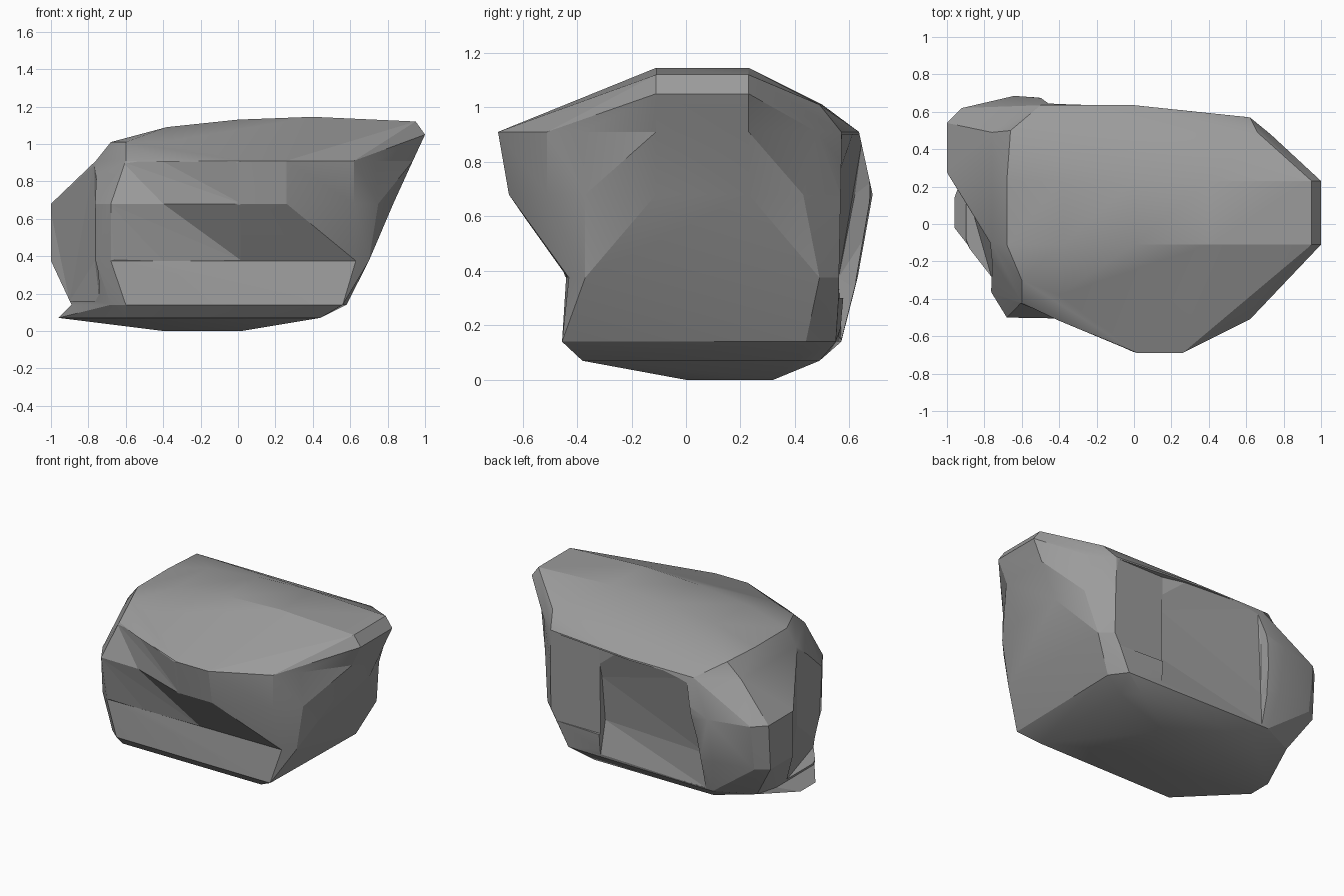
import bpy, bmesh, math

if "Cube" in bpy.data.objects:
    bpy.data.objects.remove(bpy.data.objects["Cube"])

def link(name, bm):
    mesh = bpy.data.meshes.new(name)
    bm.to_mesh(mesh)
    bm.free()
    ob = bpy.data.objects.new(name, mesh)
    bpy.context.collection.objects.link(ob)
    return ob

def add_hull(bm, points):
    vs = [bm.verts.new(p) for p in points]
    res = bmesh.ops.convex_hull(bm, input=vs, use_existing_faces=False)
    junk = {v for v in res["geom_interior"] + res["geom_unused"]
            if isinstance(v, bmesh.types.BMVert)}
    bmesh.ops.delete(bm, geom=list(junk), context='VERTS')

def at(z, outline):
    return [(x, y, z) for x, y in outline]

# Horizontal outlines of the rock, from base to shoulder
base = at(0, [(-.4, 0), (.02, 0), (.02, .32), (-.4, .32)])
foot = at(.07, [(-.6, -.38), (.44, -.38), (.44, .4), (.35, .49), (-.55, .49),
                (-.96, .14), (-.96, -.02)])
low = at(.14, [(-.6, -.45), (.56, -.455), (.58, .44), (.5, .55), (-.6, .57),
               (-.85, .45), (-.89, .3), (-.89, -.11), (-.68, -.38)])
waist = at(.375, [(-.68, -.44), (.63, -.43), (.7, -.37), (.7, .49), (.62, .565),
                  (-.64, .63), (-.92, .58), (-1, .52), (-1, .28), (-.76, -.37)])
belly = at(.68, [(-.68, -.5), (.02, -.65), (.26, -.65), (.62, -.51), (.75, -.37), (.83, -.11),
                 (.83, .23), (.76, .43), (.62, .57), (0, .64), (-.64, .685),
                 (-.92, .62), (-1, .54), (-1, .28), (-.76, -.37)])
shoulder = at(.91, [(-.6, -.42), (-.4, -.515), (.02, -.69), (.26, -.69), (.62, -.51),
                    (.735, -.38), (.935, -.11), (.935, .23), (.73, .48), (.62, .57),
                    (0, .635), (-.5, .635), (-.76, .49), (-.76, -.1)])

# Domed top with the raised lip on the right
top = [(-.6, -.3, 1.01), (-.4, -.38, 1.01), (.66, -.38, 1.01), (.74, -.38, .935),
       (.66, .49, 1.01), (-.66, .5, 1.01)]
for x, z in [(-.68, 1.01), (-.38, 1.09), (0, 1.13), (.4, 1.145), (.95, 1.12), (1, 1.05)]:
    top += [(x, -.11, z), (x, .23, z)]

# Stack of convex slabs, inner caps removed and seams welded
levels = [base, foot, low, waist, belly, shoulder, top]
body = bmesh.new()
for i in range(len(levels) - 1):
    slab = bmesh.new()
    add_hull(slab, levels[i] + levels[i + 1])
    shared = [lv[0][2] for lv in (levels[i], levels[i + 1]) if lv is not base and lv is not top]
    caps = [f for f in slab.faces
            if any(all(abs(v.co.z - z) < 1e-4 for v in f.verts) for z in shared)]
    bmesh.ops.delete(slab, geom=caps, context='FACES')
    tmp = bpy.data.meshes.new("tmp")
    slab.to_mesh(tmp)
    slab.free()
    body.from_mesh(tmp)
    bpy.data.meshes.remove(tmp)
bmesh.ops.remove_doubles(body, verts=body.verts[:], dist=.0005)
bmesh.ops.recalc_face_normals(body, faces=body.faces[:])
bmesh.ops.dissolve_limit(body, angle_limit=math.radians(.3), verts=body.verts[:], edges=body.edges[:])
rock = link("boulder", body)

# Hollow beside the left corner
pocket = []
for z in (.375, .68):
    pocket += at(z, [(-1.01, .29), (-.765, -.1), (-.765, -.37), (-1.15, -.35)])
pocket += at(.16, [(-.9, .2), (-.89, -.11), (-.74, -.36), (-1.15, -.35)])
pocket += at(.9, [(-.77, -.1), (-.76, -.2), (-1.15, -.35)])
# Flattened front-left face, above and below the belly line
mid = at(.68, [(-.69, -.5), (-.4, -.505), (.02, -.655), (-.4, -.9)])
front_upper = mid + at(.905, [(-.62, -.42), (-.4, -.505), (.02, -.695), (-.4, -.9)])
front_lower = mid + at(.375, [(-.68, -.445), (-.4, -.437), (.02, -.437), (-.4, -.9)])
# Shallow step and trough on the back
step = []
for z, y in [(.3, .56), (.68, .572), (.9, .572)]:
    step += at(z, [(.25, y), (.66, y), (.66, .75), (0, .75), (0, y + .065)])
trough = (at(.15, [(-.55, .57), (.25, .562), (.25, .9), (-.55, .9)])
          + at(.375, [(-.55, .56), (.25, .51)])
          + at(.68, [(-.5, .62), (.25, .545)])
          + at(.9, [(-.45, .65), (.25, .6), (.25, .9), (-.5, .9)]))

cuts = {"pocket_cutter": pocket, "front_upper_cutter": front_upper,
        "front_lower_cutter": front_lower, "step_cutter": step, "trough_cutter": trough}
for name, pts in cuts.items():
    bm = bmesh.new()
    add_hull(bm, pts)
    bmesh.ops.recalc_face_normals(bm, faces=bm.faces[:])
    cutter = link(name, bm)
    cutter.hide_render = True
    cutter.hide_set(True)
    mod = rock.modifiers.new(name, 'BOOLEAN')
    mod.operation = 'DIFFERENCE'
    mod.solver = 'EXACT'
    mod.object = cutter

# Mid-grey stone
stone = bpy.data.materials.new("stone")
stone.diffuse_color = (.33, .33, .33, 1)
stone.use_nodes = True
stone.node_tree.nodes["Principled BSDF"].inputs["Base Color"].default_value = stone.diffuse_color
rock.data.materials.append(stone)

# Crisp facets, soft only across gentle bends
bpy.context.view_layer.objects.active = rock
rock.select_set(True)
bpy.ops.object.shade_smooth_by_angle(angle=math.radians(20))
